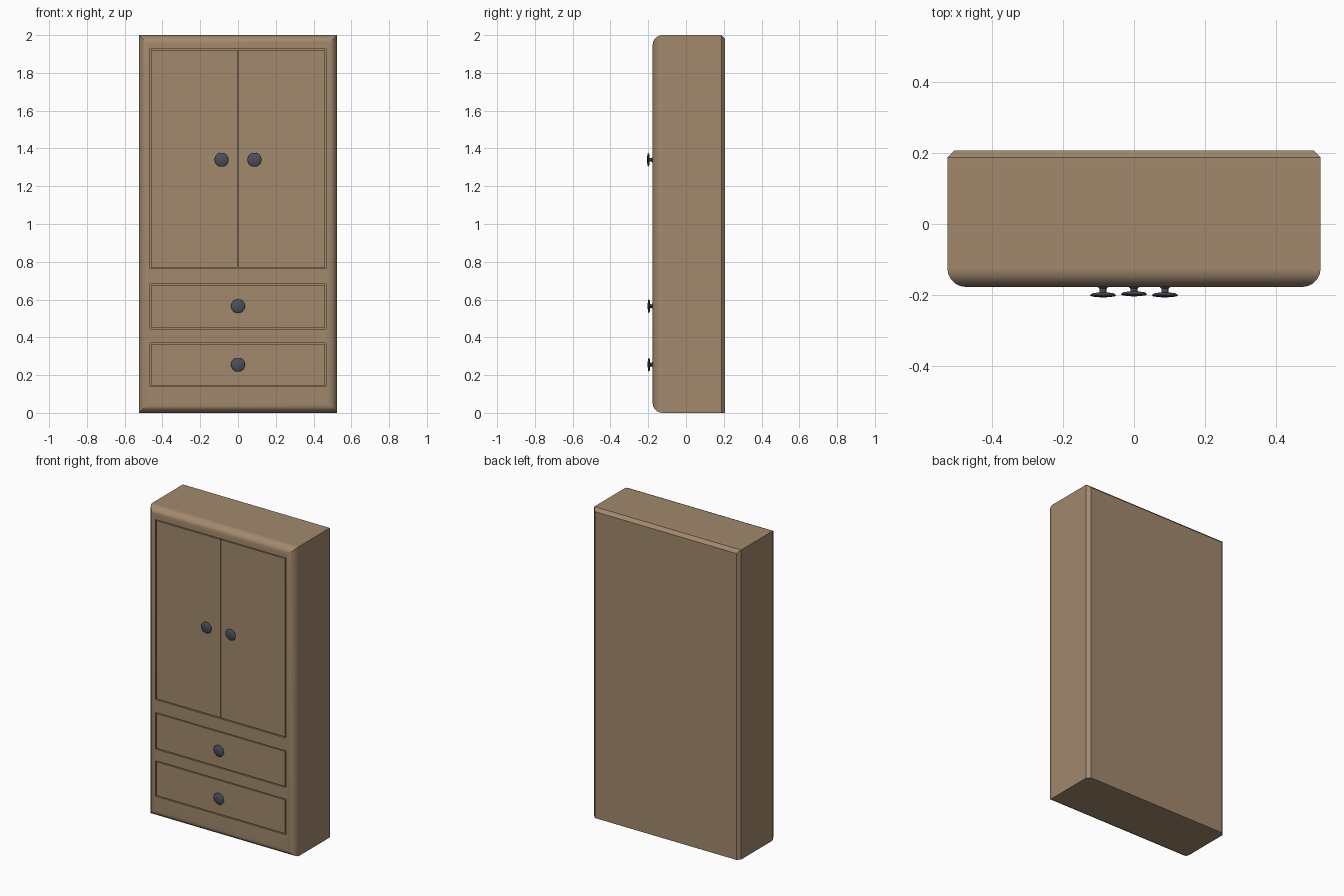
import bpy, bmesh
from math import radians
from mathutils import Matrix

if "Cube" in bpy.data.objects:
    bpy.data.objects.remove(bpy.data.objects["Cube"], do_unlink=True)

W, FRONT, BACK, H = 0.525, -0.177, 0.207, 2.0
GAP = 0.006


def material(name, rgb):
    m = bpy.data.materials.new(name)
    m.use_nodes = True
    m.diffuse_color = (*rgb, 1)
    m.node_tree.nodes["Principled BSDF"].inputs["Base Color"].default_value = (*rgb, 1)
    return m


wood = material("brown wood", (0.36, 0.25, 0.152))
metal = material("dark slate metal", (0.07, 0.08, 0.10))


def add_object(name, bm, mat):
    bmesh.ops.recalc_face_normals(bm, faces=bm.faces)
    mesh = bpy.data.meshes.new(name)
    bm.to_mesh(mesh)
    bm.free()
    mesh.materials.append(mat)
    ob = bpy.data.objects.new(name, mesh)
    bpy.context.collection.objects.link(ob)
    return ob


def box(x0, x1, y0, y1, z0, z1):
    bm = bmesh.new()
    bmesh.ops.create_cube(bm, size=1)
    bmesh.ops.scale(bm, vec=(x1 - x0, y1 - y0, z1 - z0), verts=bm.verts)
    bmesh.ops.translate(bm, vec=((x0 + x1) / 2, (y0 + y1) / 2, (z0 + z1) / 2), verts=bm.verts)
    return bm


def select(ob):
    bpy.ops.object.select_all(action="DESELECT")
    ob.select_set(True)
    bpy.context.view_layer.objects.active = ob


# Cabinet body: chamfered back on top and sides, rounded front edges
bm = box(-W, W, FRONT, BACK, 0, H)
back = [e for e in bm.edges if all(v.co.y > 0 for v in e.verts)
        and any(v.co.z > 1 for v in e.verts)]
bmesh.ops.bevel(bm, geom=back, offset=0.02, segments=1, affect="EDGES")
front = [e for e in bm.edges if all(v.co.y < FRONT + 0.001 for v in e.verts)]
bmesh.ops.bevel(bm, geom=front, offset=0.052, segments=5, profile=0.5, affect="EDGES")
body = add_object("cabinet_body", bm, wood)

# Openings for the doors and drawers: x0, x1, z0, z1
EDGE = 0.467
openings = {"doors": (0.765, 1.928), "upper_drawer": (0.445, 0.682), "lower_drawer": (0.14, 0.37)}
select(body)
for name, (z0, z1) in openings.items():
    cutter = add_object(name + "_cutter", box(-EDGE, EDGE, -0.3, FRONT + 0.015, z0, z1), wood)
    cutter.hide_render = True
    mod = body.modifiers.new(name, "BOOLEAN")
    mod.operation, mod.solver, mod.object = "DIFFERENCE", "EXACT", cutter
    bpy.ops.object.modifier_apply(modifier=mod.name)
    bpy.data.objects.remove(cutter, do_unlink=True)
bpy.ops.object.shade_smooth_by_angle(angle=radians(30))
weighted = body.modifiers.new("weighted_normals", "WEIGHTED_NORMAL")
weighted.keep_sharp = True


# Door and drawer fronts, set in with a thin gap all round
def panel(name, x0, x1, z0, z1):
    add_object(name, box(x0, x1, FRONT + 0.001, FRONT + 0.02, z0 + GAP, z1 - GAP), wood)


inner = EDGE - GAP
panel("left_door", GAP / 2, inner, *openings["doors"])
panel("right_door", -inner, -GAP / 2, *openings["doors"])
for name in ("upper_drawer", "lower_drawer"):
    panel(name, -inner, inner, *openings[name])


# Knobs: lathed stem and lens-shaped disc; profile is radius, distance outward
def knob(name, x, z, reach):
    profile = [(0.016, 0), (0.010, 0.006), (0.010, reach - 0.015), (0.030, reach - 0.012),
               (0.037, reach - 0.007), (0.032, reach - 0.003), (0, reach)]
    bm = bmesh.new()
    verts = [bm.verts.new((r, 0, d)) for r, d in profile]
    edges = [bm.edges.new(pair) for pair in zip(verts, verts[1:])]
    bmesh.ops.spin(bm, geom=verts + edges, cent=(0, 0, 0), axis=(0, 0, 1),
                   angle=radians(360), steps=24)
    bmesh.ops.remove_doubles(bm, verts=bm.verts, dist=0.0001)
    bmesh.ops.transform(bm, verts=bm.verts,
                        matrix=Matrix.Translation((x, FRONT + 0.001, z)) @ Matrix.Rotation(radians(90), 4, "X"))
    select(add_object(name, bm, metal))
    bpy.ops.object.shade_smooth_by_angle(angle=radians(40))


knob("left_door_knob", 0.087, 1.34, 0.031)
knob("right_door_knob", -0.087, 1.34, 0.031)
knob("upper_drawer_knob", 0, 0.565, 0.028)
knob("lower_drawer_knob", 0, 0.255, 0.028)
